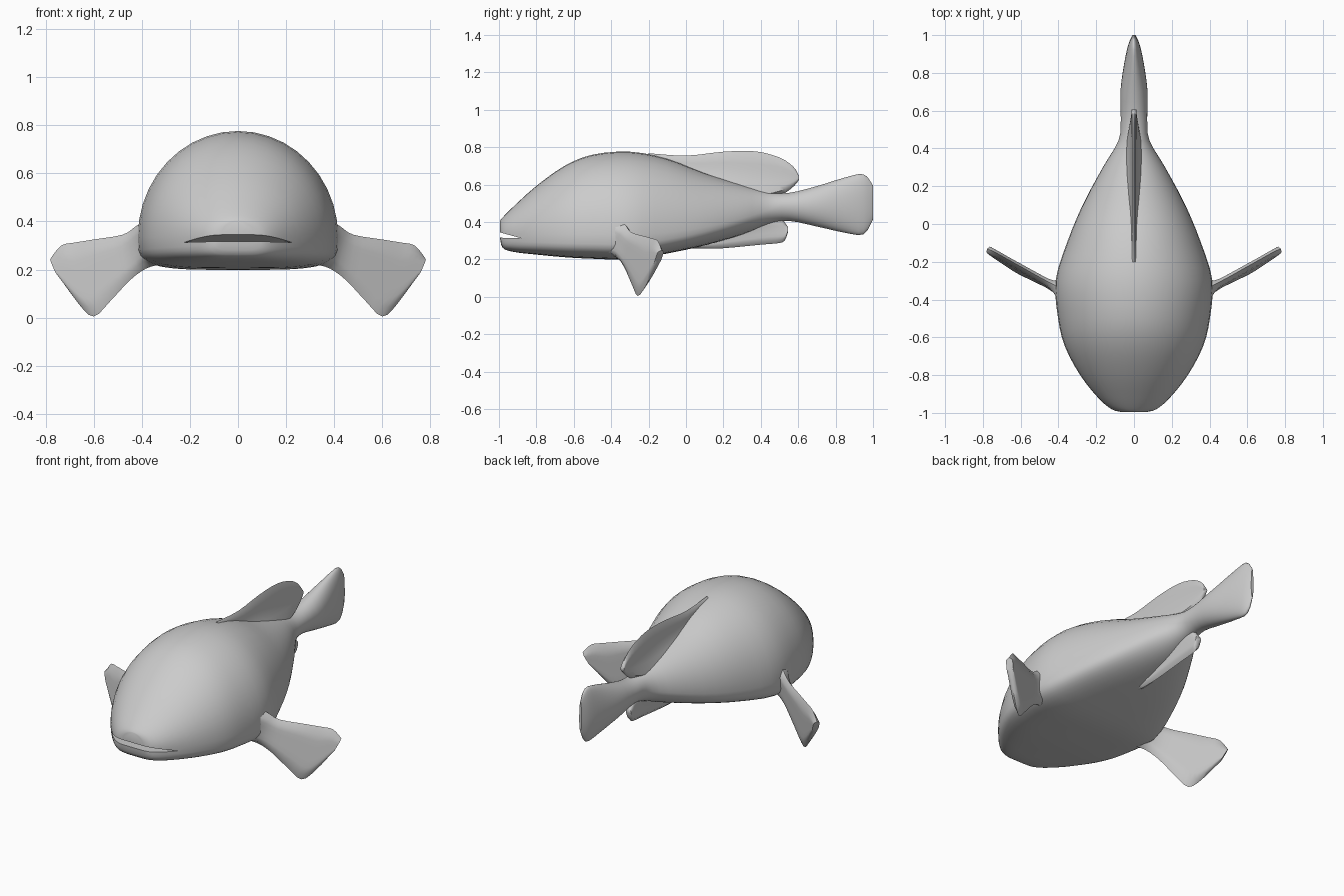
import bpy, bmesh
from math import cos, sin, pi, copysign
from mathutils import Vector

if "Cube" in bpy.data.objects:
    bpy.data.objects.remove(bpy.data.objects["Cube"])


def spline(keys, sub=3):
    """Catmull-Rom curve through tuples of any length."""
    k = [keys[0]] + keys + [keys[-1]]
    out = []
    for i in range(1, len(k) - 2):
        for j in range(sub):
            t = j / sub
            out.append([b + (c - a) * t / 2 + (a - 2.5 * b + 2 * c - d / 2) * t * t
                        + (1.5 * (b - c) + (d - a) / 2) * t ** 3
                        for a, b, c, d in zip(*k[i - 1:i + 3])])
    return out + [list(keys[-1])]


def loft(name, rings):
    """Skin equal-length closed rings and cap both ends."""
    bm = bmesh.new()
    vs = [[bm.verts.new(p) for p in r] for r in rings]
    n = len(vs[0])
    for a, b in zip(vs, vs[1:]):
        for i in range(n):
            j = (i + 1) % n
            bm.faces.new((a[i], a[j], b[j], b[i]))
    bm.faces.new(vs[0])
    bm.faces.new(vs[-1])
    bmesh.ops.recalc_face_normals(bm, faces=bm.faces)
    me = bpy.data.meshes.new(name)
    bm.to_mesh(me)
    bm.free()
    ob = bpy.data.objects.new(name, me)
    bpy.context.collection.objects.link(ob)
    return ob


def smooth(ob, angle=0.9):
    bpy.ops.object.select_all(action='DESELECT')
    ob.select_set(True)
    bpy.context.view_layer.objects.active = ob
    bpy.ops.object.shade_smooth_by_angle(angle=angle)


def body_ring(y, w, zb, zt, sides=40):
    """Domed top; belly flat at the front, round toward the tail."""
    u = min(1, max(0, (y + .3) / .8))
    zm = .335 + .15 * u * u
    n = 4 - 2 * min(1, u * 1.3)
    ring = []
    for i in range(sides):
        c, s = cos(2 * pi * i / sides), sin(2 * pi * i / sides)
        if s < 0:
            c, s = (copysign(abs(v) ** (2 / n), v) for v in (c, s))
        ring.append((w * c, y, zm + s * (zt - zm if s > 0 else zm - zb)))
    return ring


def fin_ring(a, b, side, t_a, t_b, steps=8):
    """Blade section from edge a to edge b, half thickness t_a flaring to t_b."""
    a, b, side = Vector(a), Vector(b), Vector(side)
    left, right = [], []
    for i in range(1, steps):
        s = i / steps
        t = (t_a + (t_b - t_a) * s ** 3) * min(1, (4 * s * (1 - s)) ** .5 + .2)
        left.append(a.lerp(b, s) + side * t)
        right.append(a.lerp(b, s) - side * t)
    return [a] + left + [b] + right[::-1]


def upright_fin(name, keys, tip, root):
    """Fin on the centre plane; keys are y, outer edge z, root edge z."""
    y0, y1 = keys[0][0], keys[-1][0]
    rings = [fin_ring((0, y, o), (0, y, r), (1, 0, 0), tip,
                      .01 + root * max(0, sin(pi * (y - y0) / (y1 - y0))))
             for y, o, r in spline(keys)]
    smooth(loft(name, rings))


# Body and tail: y, half width, bottom, top
body_keys = [
    (-.995, .07, .32, .405), (-.98, .12, .262, .425), (-.92, .19, .24, .485),
    (-.8, .285, .226, .593), (-.65, .365, .212, .7), (-.5, .402, .204, .76),
    (-.3, .415, .2, .776), (-.1, .355, .232, .738), (.1, .272, .275, .662),
    (.3, .165, .333, .6), (.44, .083, .388, .563), (.55, .07, .406, .556),
    (.7, .072, .376, .592), (.85, .052, .343, .638), (.95, .03, .335, .655),
    (1, .008, .415, .595)]
body = loft("body", [body_ring(*k) for k in spline(body_keys)])

# Mouth slit cut with a wedge
wedge = [(-1.05, .36), (-.88, .313), (-1.05, .318)]
cutter = loft("mouth_cutter", [[(x, y, z) for y, z in wedge] for x in (-.4, .4)])
cutter.hide_render = True
mod = body.modifiers.new("mouth", 'BOOLEAN')
mod.object = cutter
mod.operation = 'DIFFERENCE'
bpy.context.view_layer.objects.active = body
bpy.ops.object.modifier_apply(modifier=mod.name)
bpy.data.objects.remove(cutter)
smooth(body)

# Dorsal and anal fins
upright_fin("dorsal_fin", [(-.2, .768, .7), (0, .755, .6), (.2, .776, .54),
                           (.37, .778, .51), (.5, .745, .54), (.575, .695, .59),
                           (.605, .645, .628)], .012, .08)
upright_fin("anal_fin", [(0, .262, .3), (.08, .258, .34), (.2, .26, .38),
                         (.4, .279, .43), (.5, .288, .43), (.53, .305, .395),
                         (.545, .345, .375)], .018, .04)

# Pectoral fins: upper edge x, z, lower edge x, z
pectoral = [(.36, .42, .33, .22), (.425, .38, .385, .203), (.48, .345, .45, .155),
            (.6, .325, .53, .07), (.68, .312, .6, .005), (.735, .3, .665, .06),
            (.777, .25, .745, .175)]


def pectoral_point(sgn, x, z):
    return sgn * x, -.32 + .576 * (x - .44) - .1 * (.3 - z), z


for sgn, label in ((1, "right"), (-1, "left")):
    rings = []
    for xa, za, xb, zb in spline(pectoral):
        t = .019 + .06 * max(0, (.48 - xa) / .12) ** 2
        rings.append(fin_ring(pectoral_point(sgn, xa, za), pectoral_point(sgn, xb, zb),
                              (-.5 * sgn, .866, 0), t, t))
    smooth(loft("pectoral_fin_" + label, rings))
